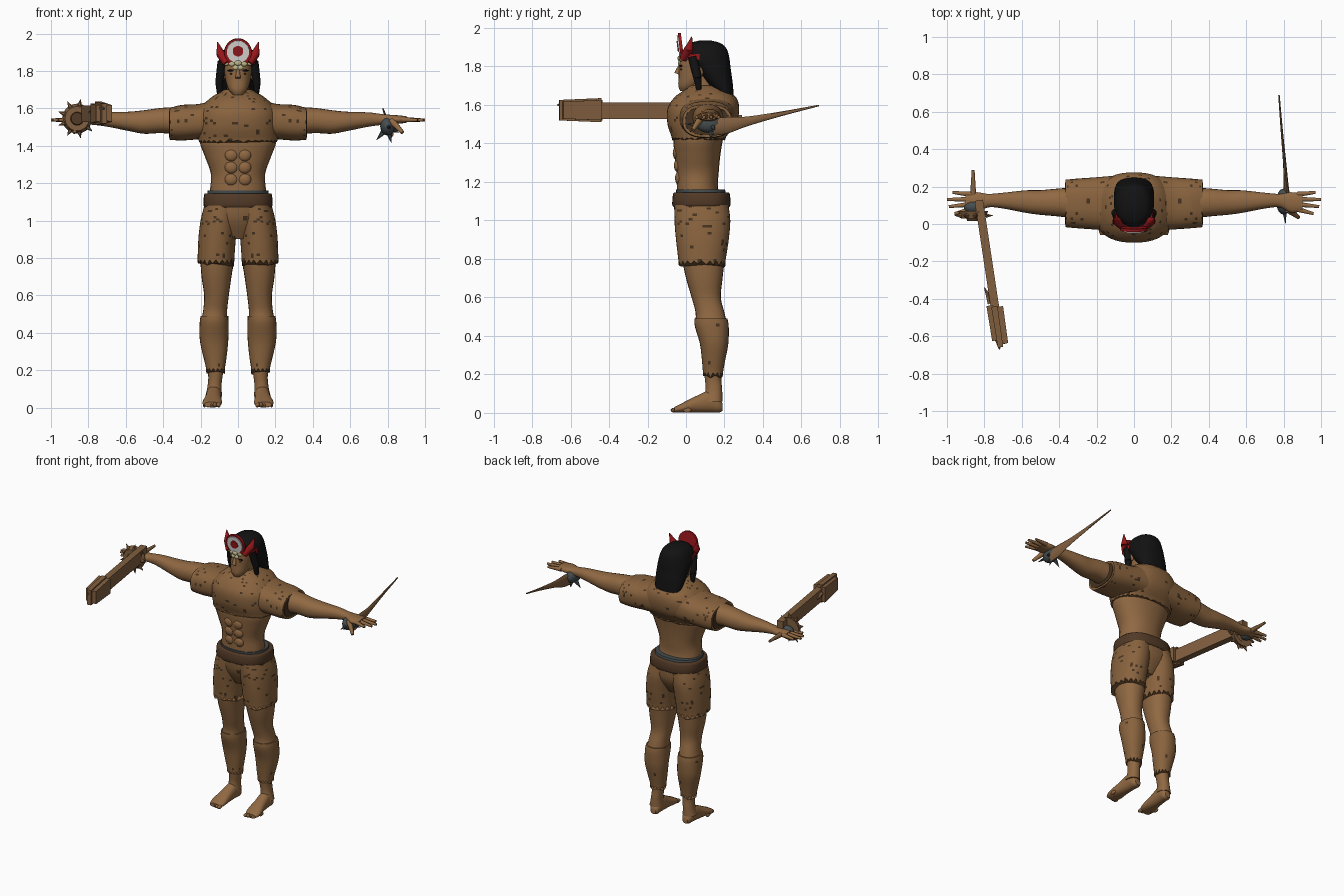
import bpy, bmesh, math, random
from mathutils import Vector, Matrix

random.seed(4)
if bpy.data.objects.get("Cube"):
    bpy.data.objects.remove(bpy.data.objects["Cube"], do_unlink=True)


def material(name, r, g, b):
    m = bpy.data.materials.new(name)
    m.use_nodes = True
    m.diffuse_color = (r, g, b, 1)
    shader = next(k for k in m.node_tree.nodes if k.type == 'BSDF_PRINCIPLED')
    shader.inputs["Base Color"].default_value = (r, g, b, 1)
    shader.inputs["Roughness"].default_value = 0.8
    return m


SKIN = material("brown skin", .28, .14, .055)
CLOTH = material("hide cloth", .25, .125, .048)
MARK = material("dark fur marks", .06, .032, .014)
BELT = material("belt leather", .085, .042, .02)
HAIR = material("black hair", .006, .006, .006)
RED = material("deep red", .3, .008, .01)
WHITE = material("bone white", .7, .68, .66)
BEIGE = material("pale beige", .5, .47, .25)
METAL = material("dark metal", .06, .075, .08)
WOOD = material("club wood", .22, .115, .05)


def finish(name, bm, mats, mirror=False, sharp=.7):
    """Turn a bmesh into a smooth object with sharp creases kept."""
    bmesh.ops.recalc_face_normals(bm, faces=bm.faces)
    for f in bm.faces:
        f.smooth = True
    for e in bm.edges:
        e.smooth = e.calc_face_angle(0) < sharp
    mesh = bpy.data.meshes.new(name)
    bm.to_mesh(mesh)
    bm.free()
    for m in mats:
        mesh.materials.append(m)
    ob = bpy.data.objects.new(name, mesh)
    bpy.context.scene.collection.objects.link(ob)
    if mirror:
        ob.modifiers.new("mirror", 'MIRROR')
    return ob


def spline(rings, sub):
    """Catmull-Rom interpolation of ring values."""
    pts = [Vector(r) for r in rings]
    out = []
    for i in range(len(pts) - 1):
        a, b, c, d = (pts[max(i - 1, 0)], pts[i], pts[i + 1], pts[min(i + 2, len(pts) - 1)])
        for k in range(sub):
            t = k / sub
            out.append(b + (c - a) * (t / 2) + (a * 2 - b * 5 + c * 4 - d) * (t * t / 2)
                       + (b * 3 - a - c * 3 + d) * (t ** 3 / 2))
    return out + [pts[-1]]


def loft(name, axis, rings, mats, n=24, sub=4, power=2.2, hem=0, specks=0, mirror=False):
    """Skin rounded sections (position, two centres, two radii) along an axis."""
    bm = bmesh.new()
    loops = []
    for j, (t, c1, c2, r1, r2) in enumerate(spline(rings, sub)):
        loop = []
        for i in range(n):
            a = math.tau * i / n
            co, si = math.cos(a), math.sin(a)
            p = [c1 + r1 * math.copysign(abs(co) ** (2 / power), co),
                 c2 + r2 * math.copysign(abs(si) ** (2 / power), si)]
            drop = hem * random.uniform(.4, 1) if j == 0 and i % 2 else 0
            p.insert("xyz".index(axis), t - drop)
            loop.append(bm.verts.new(p))
        loops.append(loop)
    for lo, hi in zip(loops, loops[1:]):
        for i in range(n):
            f = bm.faces.new((lo[i], lo[(i + 1) % n], hi[(i + 1) % n], hi[i]))
            f.material_index = int(random.random() < specks)
    bm.faces.new(loops[0])
    bm.faces.new(loops[-1])
    return finish(name, bm, mats, mirror)


def spikes(name, items, mat, mirror=False, n=10):
    """Tapered rods, each given as start, end, start radius, end radius."""
    bm = bmesh.new()
    for a, b, r1, r2 in items:
        a, b = Vector(a), Vector(b)
        turn = (b - a).to_track_quat('Z', 'Y').to_matrix().to_4x4()
        bmesh.ops.create_cone(bm, cap_ends=True, segments=n, radius1=r1, radius2=r2,
                              depth=(b - a).length, matrix=Matrix.Translation((a + b) / 2) @ turn)
    return finish(name, bm, [mat], mirror)


def balls(name, items, mat, mirror=False):
    bm = bmesh.new()
    for centre, size in items:
        bmesh.ops.create_uvsphere(bm, u_segments=16, v_segments=10, radius=1,
                                  matrix=Matrix.LocRotScale(Vector(centre), None, Vector(size)))
    return finish(name, bm, [mat], mirror)


def box(name, centre, size, mat, turn=0, taper=1):
    """Block turned about z; its -y end is scaled by taper."""
    bm = bmesh.new()
    bmesh.ops.create_cube(bm, size=1)
    for v in bm.verts:
        if v.co.y < 0:
            v.co.x *= taper
            v.co.z *= taper
    bm.transform(Matrix.LocRotScale(Vector(centre), Matrix.Rotation(turn, 3, 'Z'), Vector(size)))
    return finish(name, bm, [mat], sharp=.3)


# Torso and belly muscles
loft("torso", 'z', [(1.05, 0, .08, .155, .13), (1.16, 0, .06, .15, .108), (1.25, 0, .06, .145, .11),
                    (1.35, 0, .06, .18, .12), (1.44, 0, .065, .205, .13), (1.6, 0, .09, .17, .13)], [SKIN])
balls("belly_muscles", [((.035, -.037 - .006 * k, 1.22 + .065 * k), (.036, .02, .034))
                        for k in range(3)], SKIN, True)
loft("neck", 'z', [(1.6, 0, .1, .09, .09), (1.68, 0, .085, .062, .07), (1.78, 0, .07, .06, .07)], [SKIN])

# Arms and hands
loft("arms", 'x', [(.25, .11, 1.53, .09, .08), (.4, .115, 1.535, .075, .068), (.5, .115, 1.527, .066, .063),
                   (.58, .12, 1.53, .06, .052), (.7, .125, 1.54, .042, .038), (.78, .125, 1.54, .036, .028),
                   (.84, .115, 1.54, .055, .024), (.9, .115, 1.54, .045, .018)], [SKIN], mirror=True)
spikes("fingers", [((.87, .08 + .026 * k, 1.54), (tip, .055 + .038 * k, 1.537), .015, .008)
                   for k, tip in enumerate((.96, .99, 1, .97))], SKIN, True)
spikes("thumbs", [((.82, .08, 1.535), (.88, .035, 1.47), .02, .01)], SKIN, True)

# Legs and feet
loft("legs", 'z', [(.06, .13, .14, .045, .05), (.12, .125, .145, .037, .043), (.2, .12, .14, .042, .045),
                   (.35, .128, .145, .07, .07), (.45, .128, .132, .07, .082), (.52, .122, .125, .064, .075),
                   (.6, .115, .105, .066, .076), (.7, .115, .095, .08, .095), (.8, .11, .09, .09, .11),
                   (.95, .1, .08, .09, .12)], [SKIN], mirror=True)
loft("feet", 'y', [(-.06, .14, .016, .04, .014), (-.02, .138, .026, .052, .025), (.06, .132, .046, .043, .045),
                   (.13, .128, .06, .04, .058), (.17, .126, .04, .034, .038), (.19, .126, .03, .02, .02)],
     [SKIN], mirror=True)
balls("toes", [((.104 + .019 * k, -.058 + .004 * k * k, .014), (.012 - .001 * k, .022, .013))
               for k in range(5)], SKIN, True)
loft("leggings", 'z', [(.21, .12, .14, .05, .052), (.27, .123, .143, .062, .06), (.36, .128, .146, .076, .074),
                       (.45, .128, .134, .077, .088), (.49, .126, .13, .074, .085)],
     [CLOTH, MARK], n=28, hem=.035, specks=.02, mirror=True)

# Ragged shorts and belt
loft("shorts_legs", 'z', [(.79, .118, .083, .098, .122), (.9, .112, .085, .1, .137), (1, .1, .085, .1, .145),
                          (1.08, .085, .08, .095, .14)],
     [CLOTH, MARK], n=40, sub=8, hem=.035, specks=.06, mirror=True)
loft("shorts_seat", 'z', [(.9, 0, .08, .07, .08), (1, 0, .083, .17, .135), (1.09, 0, .08, .18, .143)],
     [CLOTH, MARK], n=48, specks=.05)
loft("belt", 'z', [(1.07, 0, .08, .178, .145), (1.085, 0, .08, .185, .152), (1.135, 0, .08, .182, .148),
                   (1.145, 0, .08, .176, .142)], [BELT], n=32, sub=2, power=2.6)
loft("belt_lining", 'z', [(1.13, 0, .08, .165, .13), (1.16, 0, .075, .162, .128)], [METAL], sub=1)

# Fur shirt with wide sleeves
loft("shirt", 'z', [(1.43, 0, .065, .21, .138), (1.5, 0, .082, .218, .178), (1.58, 0, .09, .212, .186),
                    (1.64, 0, .1, .165, .16), (1.68, 0, .1, .11, .105), (1.7, 0, .09, .072, .078)],
     [CLOTH, MARK], n=64, sub=6, power=2.4, hem=.015, specks=.06)
loft("sleeves", 'x', [(.08, .11, 1.55, .15, .11), (.2, .11, 1.53, .14, .095), (.3, .11, 1.523, .133, .095),
                      (.365, .11, 1.517, .127, .085)],
     [CLOTH, MARK], n=48, sub=6, power=2.5, specks=.05, mirror=True)
loft("sleeve_openings", 'x', [(.36, .11, 1.517, .115, .075), (.368, .11, 1.517, .113, .073)],
     [MARK], sub=1, power=2.5, mirror=True)

# Head and face
loft("head", 'z', [(1.672, 0, -.005, .026, .025), (1.7, 0, .015, .05, .055), (1.75, 0, .045, .067, .083),
                   (1.82, 0, .062, .075, .098), (1.88, 0, .075, .07, .09), (1.91, 0, .08, .04, .05)], [SKIN])
spikes("nose", [((0, -.03, 1.81), (0, -.047, 1.762), .007, .015)], SKIN)
balls("lips", [((0, -.022, 1.722), (.024, .016, .006)), ((0, -.018, 1.712), (.02, .014, .006))], SKIN)
balls("eyes", [((.032, -.024, 1.785), (.014, .007, .005))], MARK, True)
balls("brows", [((.034, -.026, 1.802), (.022, .008, .006))], HAIR, True)
balls("ears", [((.08, .07, 1.78), (.012, .022, .035))], SKIN, True)

# Long hair swept to the back
loft("hair", 'z', [(1.6, 0, .236, .045, .014), (1.65, 0, .208, .09, .04), (1.72, 0, .172, .105, .07),
                   (1.79, 0, .138, .108, .094), (1.84, 0, .108, .106, .118), (1.89, 0, .1, .092, .112),
                   (1.92, 0, .1, .066, .082), (1.935, 0, .1, .025, .03)], [HAIR], n=32, hem=.02)
spikes("side_locks", [((.085, .035, 1.85), (.1, .06, 1.74), .025, .022),
                      ((.1, .06, 1.74), (.098, .075, 1.62), .022, .006)], HAIR, True)

# Headdress: band, horns, disc and forehead scales
loft("headband", 'z', [(1.835, 0, .06, .103, .09), (1.865, 0, .055, .1, .09)], [RED], sub=1, n=32)
spikes("headdress_horns", [((.06, -.015, 1.84), (.092, .015, 1.89), .02, .024),
                           ((.092, .015, 1.89), (.11, .03, 1.955), .024, .002)], RED, True)


def disc(name, y, z, r, mat):
    spikes(name, [((0, y, z), (0, y + .016, z + .002), r, r)], mat, n=28)


disc("headdress_rim", -.034, 1.9, .073, RED)
disc("headdress_disc", -.041, 1.902, .06, WHITE)
disc("headdress_centre", -.046, 1.905, .028, RED)
balls("forehead_scales", [((.03 * k, -.036 + .012 * abs(k), 1.842 - .004 * (k % 2)), (.02, .008, .014))
                          for k in range(-2, 3)] + [((.012 * s, -.034, 1.818), (.016, .008, .013))
                                                    for s in (-1, 1)], BEIGE)

# Long club with a splintered head, lying forward from the right hand
LEAN = .15
box("club_handle", (-.785, -.17, 1.57), (.045, .6, .088), WOOD, LEAN)
for k, (side, along, length) in enumerate(((-.028, -.53, .19), (0, -.55, .22), (.028, -.54, .2))):
    box("club_head_slab_%d" % (k + 1), (-.73 + side, along, 1.573), (.034, length, .125 - .02 * abs(k - 1)),
        WOOD, LEAN, .85)
spikes("club_splinters", [((-.76, -.42, 1.58), (-.8, -.34, 1.58), .025, .002),
                          ((-.72, -.62, 1.6), (-.72, -.67, 1.6), .025, .003),
                          ((-.71, -.62, 1.55), (-.69, -.64, 1.53), .025, .003)], WOOD, n=5)
spikes("club_pommel", [((-.86, .08, 1.54), (-.86, .29, 1.54), .022, .008)], WOOD)

# Spiked round guard on the right hand
GUARD = Vector((-.86, .045, 1.545))
spikes("hand_guard", [(GUARD + Vector((0, .025, 0)), GUARD - Vector((0, .015, 0)), .08, .065)], WOOD, n=20)
spikes("guard_hub", [(GUARD, GUARD - Vector((0, .03, 0)), .04, .032)], BELT, n=16)
rays = [Vector((math.cos(a), 0, math.sin(a))) for a in (math.tau * k / 9 for k in range(9))]
spikes("guard_spikes", [(GUARD + d * .07, GUARD + d * .105, .014, .001) for d in rays], WOOD, n=6)
balls("hand_guard_strap", [((-.86, .09, 1.54), (.05, .035, .036))], METAL)

# Metal claw and long thin blade on the left hand
balls("claw_mount", [((.8, .12, 1.505), (.04, .07, .05))], METAL)
spikes("claw_spikes", [((.8, .13, 1.5), tip, .025, .001) for tip in
                       ((.74, .13, 1.43), (.82, .13, 1.415), (.86, .15, 1.47), (.81, 0, 1.5))], METAL, n=6)
loft("long_blade", 'y', [(.14, .815, 1.485, .02, .045), (.22, .812, 1.495, .013, .042),
                         (.32, .806, 1.515, .009, .025), (.5, .79, 1.555, .006, .012),
                         (.69, .775, 1.597, .004, .004)], [WOOD], n=8)
